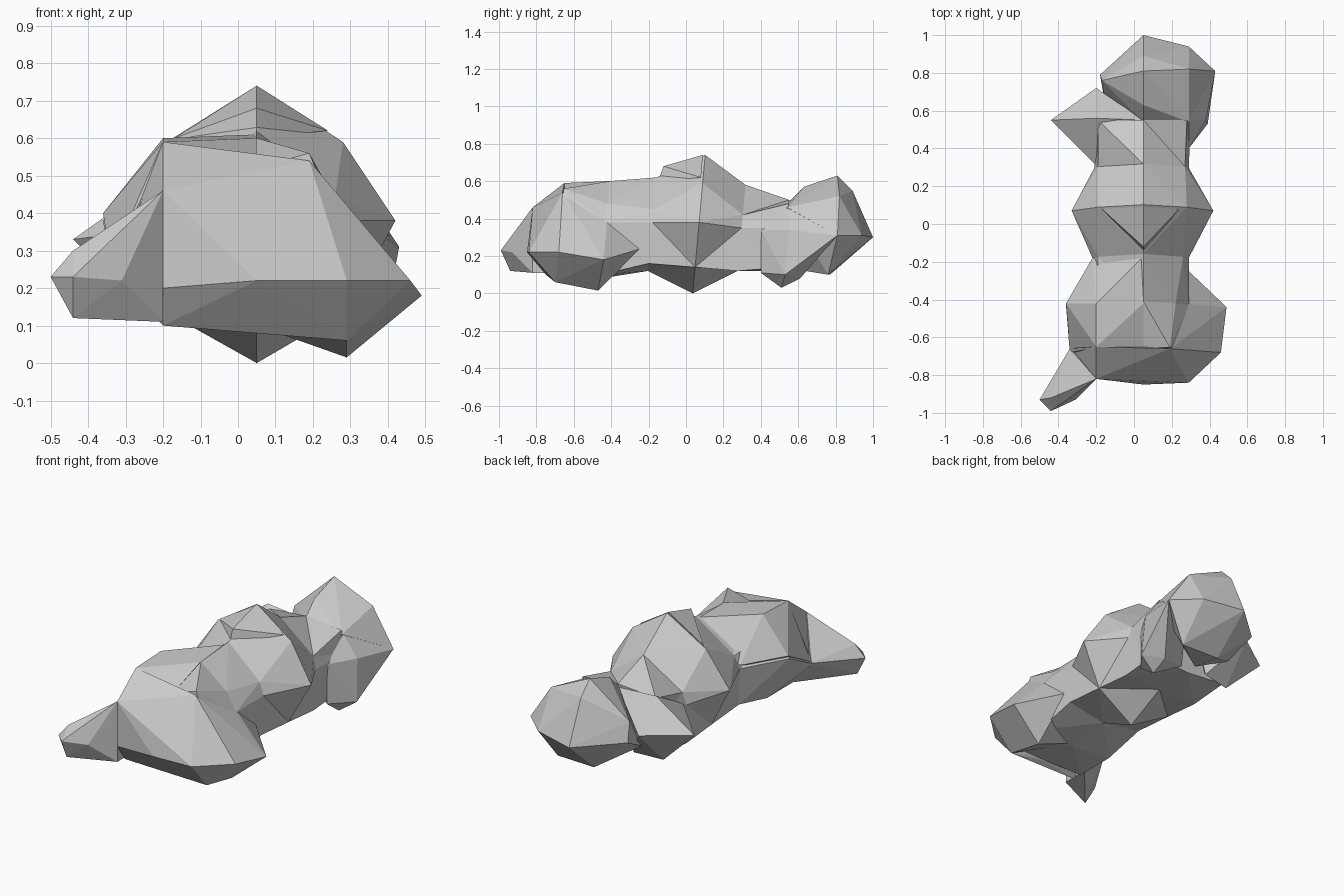
import bpy, bmesh


def finish(bm, name):
    bmesh.ops.recalc_face_normals(bm, faces=bm.faces)
    mesh = bpy.data.meshes.new(name)
    bm.to_mesh(mesh)
    bm.free()
    ob = bpy.data.objects.new(name, mesh)
    bpy.context.collection.objects.link(ob)
    return ob


def facet_lump(name, points):
    """Convex faceted lump around a handful of corner points."""
    bm = bmesh.new()
    for p in points:
        bm.verts.new(p)
    res = bmesh.ops.convex_hull(bm, input=bm.verts[:])
    junk = [v for v in bm.verts if not v.link_faces]
    bmesh.ops.delete(bm, geom=junk, context='VERTS')
    return finish(bm, name)


def loft(name, sections):
    """Eight-sided rings, slightly sheared along y, bridged end to end."""
    bm = bmesh.new()
    rings = []
    for y, top, ul, ur, up, left, right, mid, low, bot in sections:
        profile = [(0.05, top), (ur, up), (right, mid), (0.29, low),
                   (0.05, bot), (-0.2, low), (left, mid), (ul, up)]
        rings.append([bm.verts.new((x, y + 0.09 * (z - 0.6), z)) for x, z in profile])
    for a, b in zip(rings, rings[1:]):
        for i in range(8):
            j = (i + 1) % 8
            bm.faces.new((a[i], a[j], b[j], b[i]))
    bm.faces.new(rings[0])
    bm.faces.new(rings[-1])
    bmesh.ops.triangulate(bm, faces=bm.faces[:])
    return finish(bm, name)


# main trunk: y, top z, upper left x, upper right x, upper z,
# left x, right x, side z, lower z, bottom z
loft("trunk", [
    (-0.65, 0.52, -0.20, 0.19, 0.56, -0.34, 0.32, 0.25, 0.10, 0.10),
    (-0.41, 0.60, -0.20, 0.22, 0.48, -0.36, 0.29, 0.38, 0.10, 0.08),
    (-0.16, 0.62, -0.19, 0.26, 0.45, -0.22, 0.29, 0.38, 0.16, 0.12),
    (0.09, 0.74, -0.19, 0.28, 0.59, -0.33, 0.42, 0.38, 0.14, 0.00),
    (0.32, 0.58, -0.19, 0.27, 0.42, -0.21, 0.29, 0.35, 0.12, 0.12),
    (0.56, 0.50, -0.19, 0.28, 0.48, -0.21, 0.30, 0.35, 0.14, 0.12),
])
# left shoulder is fuller than the right
facet_lump("left_shoulder", [
    (-0.20, -0.65, 0.59), (-0.20, -0.42, 0.60), (0.05, -0.42, 0.60), (0.05, -0.17, 0.61),
    (-0.36, -0.42, 0.40), (-0.34, -0.66, 0.27), (0.05, -0.66, 0.52), (-0.22, -0.18, 0.40)])
# small ridge on the middle hump
facet_lump("hump_ridge", [
    (0.05, -0.12, 0.68), (0.05, 0.09, 0.74), (-0.17, 0.08, 0.60),
    (0.24, 0.08, 0.62), (0.05, -0.15, 0.60)])
# blunt front face
facet_lump("front_end", [
    (-0.20, -0.82, 0.46), (-0.20, -0.82, 0.20), (0.05, -0.85, 0.22), (0.29, -0.84, 0.22),
    (-0.20, -0.65, 0.59), (0.05, -0.65, 0.52), (0.19, -0.66, 0.54), (-0.33, -0.66, 0.25),
    (0.29, -0.70, 0.06), (-0.20, -0.75, 0.10), (0.05, -0.70, 0.10)])
# right front limb
facet_lump("right_front_limb", [
    (0.49, -0.44, 0.18), (0.46, -0.68, 0.22), (0.29, -0.84, 0.22), (0.29, -0.47, 0.015),
    (0.29, -0.70, 0.06), (0.28, -0.24, 0.24), (0.19, -0.66, 0.54), (0.25, -0.42, 0.42),
    (0.05, -0.80, 0.20), (0.05, -0.45, 0.10)])
# left front limb, tapering to a small tip
facet_lump("left_front_limb", [
    (-0.50, -0.93, 0.23), (-0.44, -0.99, 0.23), (-0.44, -0.94, 0.12), (-0.44, -0.92, 0.30),
    (-0.31, -0.93, 0.22), (-0.20, -0.82, 0.46), (-0.20, -0.82, 0.11), (-0.34, -0.66, 0.26),
    (-0.20, -0.66, 0.11)])
# rear bulb
facet_lump("rear_end", [
    (0.05, 1.00, 0.30), (0.05, 0.89, 0.55), (0.05, 0.81, 0.63), (0.05, 0.63, 0.57),
    (0.29, 0.94, 0.31), (0.29, 0.82, 0.52), (0.43, 0.81, 0.31), (0.29, 0.76, 0.10),
    (0.05, 0.77, 0.10), (-0.18, 0.79, 0.31), (-0.17, 0.76, 0.42), (0.05, 0.54, 0.48),
    (0.29, 0.54, 0.46), (0.05, 0.58, 0.13), (-0.15, 0.62, 0.22)])
# right rear limb
facet_lump("right_rear_limb", [
    (0.39, 0.53, 0.10), (0.43, 0.81, 0.31), (0.29, 0.40, 0.11), (0.29, 0.40, 0.34),
    (0.29, 0.51, 0.03), (0.29, 0.61, 0.08), (0.29, 0.55, 0.46), (0.38, 0.55, 0.34),
    (0.12, 0.55, 0.12), (0.29, 0.82, 0.48)])
# left rear limb
facet_lump("left_rear_limb", [
    (-0.44, 0.55, 0.33), (-0.20, 0.56, 0.50), (-0.20, 0.31, 0.36), (-0.20, 0.72, 0.33),
    (-0.22, 0.52, 0.12), (-0.05, 0.55, 0.13), (0.05, 0.55, 0.48)])
